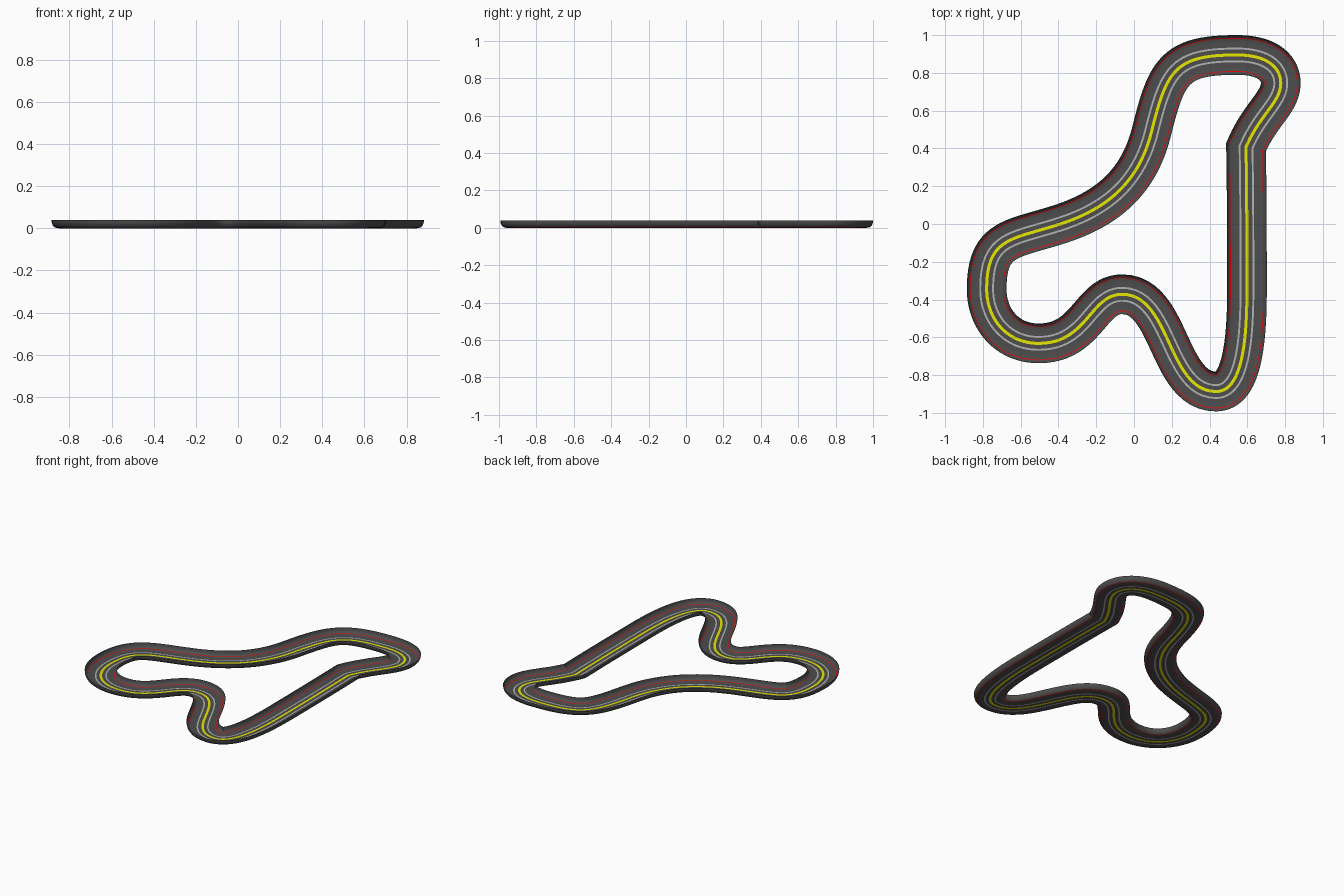
import bpy, bmesh, math
from mathutils import Vector
from mathutils.geometry import interpolate_bezier

if "Cube" in bpy.data.objects:
    bpy.data.objects.remove(bpy.data.objects["Cube"])

# Centre line knots: x, y, heading in (deg), handle in, heading out, handle out
KNOTS = [
    (0.593, 0.407, -113, 0.19, -89, 0.25),
    (0.598, -0.35, -90, 0.25, -90, 0.30),
    (0.435, -0.887, 180, 0.13, 180, 0.26),
    (-0.063, -0.372, 180, 0.26, 180, 0.17),
    (-0.505, -0.632, 180, 0.26, 180, 0.17),
    (-0.780, -0.345, 90, 0.155, 90, 0.277),
    (-0.390, 0.0, 18, 0.27, 18, 0.27),
    (0.093, 0.49, 76, 0.27, 76, 0.334),
    (0.545, 0.895, 0, 0.33, 0, 0.165),
    (0.777, 0.745, -90, 0.08, -90, 0.10),
]
STEPS = 24


def heading(deg):
    a = math.radians(deg)
    return Vector((math.cos(a), math.sin(a), 0))


# Sample the closed centre line
path = []
for k, a in enumerate(KNOTS):
    b = KNOTS[(k + 1) % len(KNOTS)]
    p, q = Vector((a[0], a[1], 0)), Vector((b[0], b[1], 0))
    path += interpolate_bezier(p, p + heading(a[4]) * a[5],
                               q - heading(b[2]) * b[3], q, STEPS + 1)[:-1]

# Mitred sideways direction at every sample
sides = []
for i, p in enumerate(path):
    d0 = (p - path[i - 1]).normalized()
    d1 = (path[(i + 1) % len(path)] - p).normalized()
    t = (d0 + d1).normalized()
    sides.append(Vector((-t.y, t.x, 0)) / t.dot(d1))


def material(name, color):
    m = bpy.data.materials.new(name)
    m.diffuse_color = (*color, 1)
    m.use_nodes = True
    m.node_tree.nodes["Principled BSDF"].inputs["Base Color"].default_value = m.diffuse_color
    return m


def strips(name, profiles, mat):
    """Sweep open (offset, height) profiles round the circuit."""
    bm = bmesh.new()
    for prof in profiles:
        rows = [[bm.verts.new(p + s * o + Vector((0, 0, z))) for o, z in prof]
                for p, s in zip(path, sides)]
        for i, r in enumerate(rows):
            n = rows[(i + 1) % len(rows)]
            for j in range(len(prof) - 1):
                bm.faces.new((r[j], n[j], n[j + 1], r[j + 1])).smooth = True
    me = bpy.data.meshes.new(name)
    bm.to_mesh(me)
    bm.free()
    me.materials.append(mat)
    ob = bpy.data.objects.new(name, me)
    bpy.context.collection.objects.link(ob)
    return ob


def both(prof):
    """A profile and its mirror image on the other side of the track."""
    return [prof, [(-o, z) for o, z in reversed(prof)]]


asphalt = material("asphalt", (0.075, 0.075, 0.075))
yellow = material("yellow_paint", (0.8, 0.8, 0.0))
grey = material("grey_paint", (0.45, 0.45, 0.45))
red = material("red_paint", (0.8, 0.0, 0.0))

# Road bed, in bands between the painted lines
strips("road_bed", both([(0.008, 0), (0.029, 0)]) +
       both([(0.039, 0), (0.065, 0), (0.075, 0.0005), (0.0855, 0.003)]), asphalt)
# Upturned curved rims
strips("rim", both([(0.0895, 0.0045), (0.094, 0.008), (0.099, 0.014),
                    (0.103, 0.023), (0.1045, 0.031), (0.105, 0.04)]), asphalt)
# Painted lines
strips("centre_line", [[(-0.008, 0), (0.008, 0)]], yellow)
strips("lane_line", both([(0.029, 0), (0.039, 0)]), grey)
strips("edge_line", both([(0.0855, 0.003), (0.0895, 0.0045)]), red)
